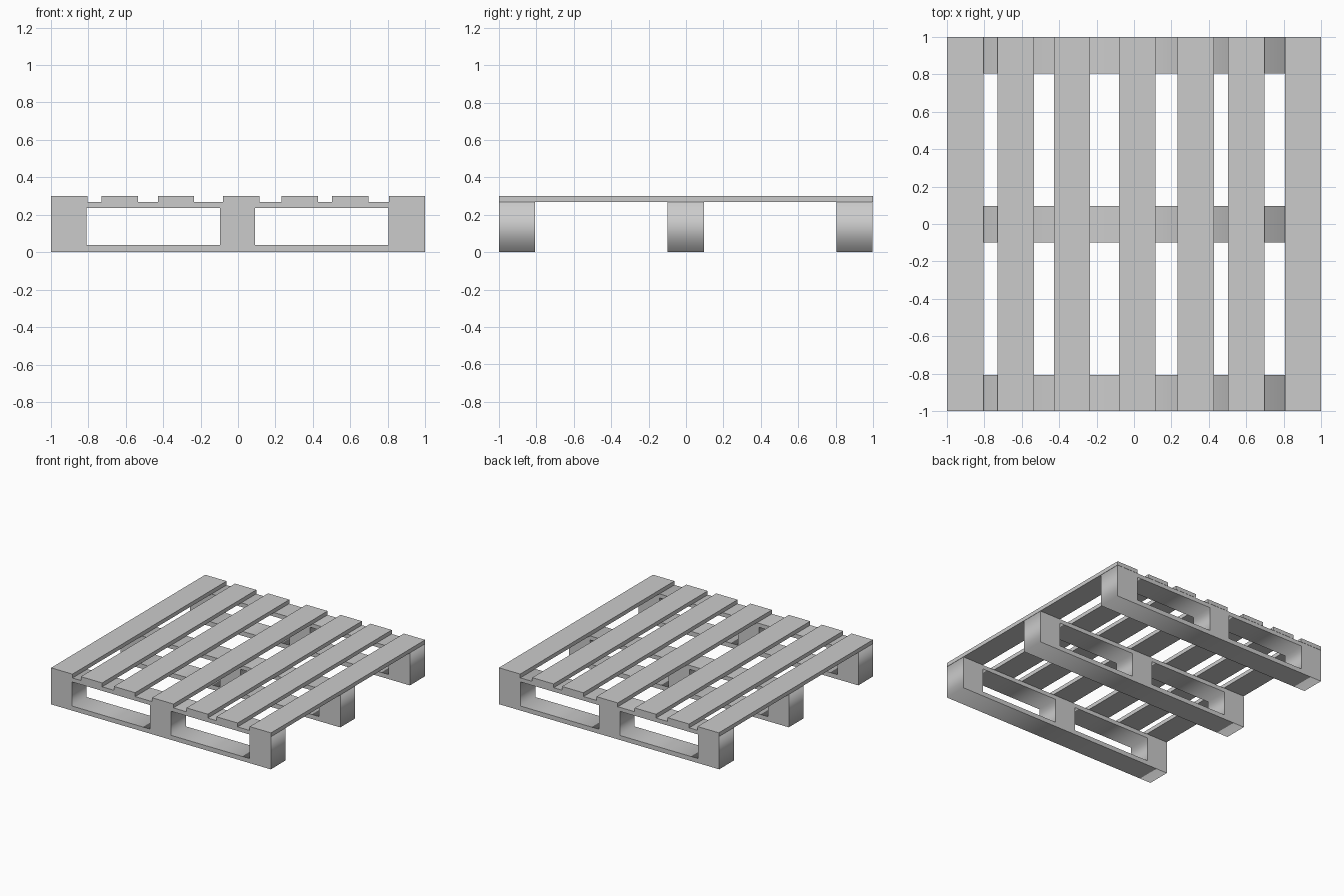
import bpy
import math
from mathutils import Matrix

if "Cube" in bpy.data.objects:
    bpy.data.objects.remove(bpy.data.objects["Cube"])


def box(name, x0, x1, y0, y1, z0, z1):
    bpy.ops.mesh.primitive_cube_add(size=1)
    ob = bpy.context.object
    ob.name = ob.data.name = name
    ob.data.transform(
        Matrix.Translation(((x0 + x1) / 2, (y0 + y1) / 2, (z0 + z1) / 2))
        @ Matrix.Diagonal((x1 - x0, y1 - y0, z1 - z0, 1)))
    return ob


def runner(name, y0, y1):
    """Plate in the xz plane with two fork openings, extruded along y."""
    curve = bpy.data.curves.new(name + "_profile", 'CURVE')
    curve.dimensions = '2D'
    curve.fill_mode = 'BOTH'
    curve.extrude = (y1 - y0) / 2
    # outline, left opening, right opening
    for x0, x1, z0, z1 in ((-1, 0.998, 0, 0.268),
                           (-0.81, -0.097, 0.037, 0.235),
                           (0.092, 0.805, 0.037, 0.235)):
        sp = curve.splines.new('POLY')
        sp.points.add(3)
        for p, (x, z) in zip(sp.points, ((x0, z0), (x1, z0), (x1, z1), (x0, z1))):
            p.co = (x, z, 0, 1)
        sp.use_cyclic_u = True
    tmp = bpy.data.objects.new(name + "_profile", curve)
    mesh = bpy.data.meshes.new_from_object(tmp)
    bpy.data.objects.remove(tmp)
    mesh.name = name
    mesh.transform(Matrix.Translation((0, (y0 + y1) / 2, 0))
                   @ Matrix.Rotation(math.radians(90), 4, 'X'))
    ob = bpy.data.objects.new(name, mesh)
    bpy.context.collection.objects.link(ob)
    return ob


# Three runners: bottom board, blocks and top board in one
for name, y0, y1 in (("front_runner", -1, -0.807),
                     ("middle_runner", -0.098, 0.095),
                     ("back_runner", 0.805, 0.998)):
    runner(name, y0, y1)

# Seven deck slats
for i, x in enumerate((-0.998, -0.728, -0.428, -0.08, 0.232, 0.503, 0.806)):
    box(f"deck_slat_{i + 1}", x, x + 0.194, -1, 1, 0.268, 0.30)
